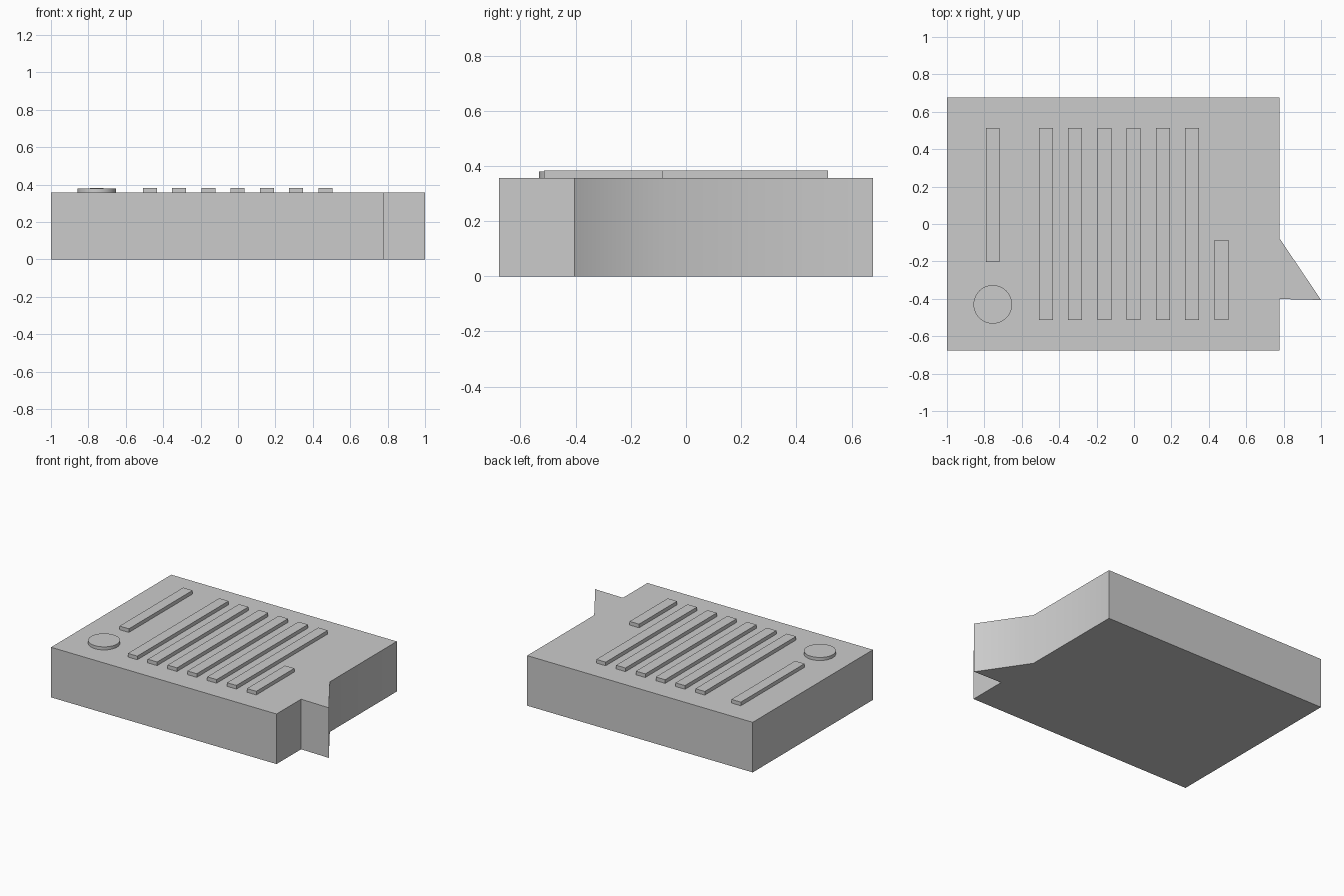
import bpy, bmesh, math

if "Cube" in bpy.data.objects:
    bpy.data.objects.remove(bpy.data.objects["Cube"])

TOP = 0.357


def prism(name, outline, z0, z1, smooth_angle=None):
    """Extrude a flat outline from z0 up to z1."""
    bm = bmesh.new()
    face = bm.faces.new([bm.verts.new((x, y, z0)) for x, y in outline])
    ext = bmesh.ops.extrude_face_region(bm, geom=[face], use_keep_orig=True)
    verts = [g for g in ext["geom"] if isinstance(g, bmesh.types.BMVert)]
    bmesh.ops.translate(bm, verts=verts, vec=(0, 0, z1 - z0))
    bmesh.ops.recalc_face_normals(bm, faces=bm.faces)
    mesh = bpy.data.meshes.new(name)
    bm.to_mesh(mesh)
    bm.free()
    obj = bpy.data.objects.new(name, mesh)
    bpy.context.collection.objects.link(obj)
    if smooth_angle:
        bpy.ops.object.select_all(action='DESELECT')
        obj.select_set(True)
        bpy.context.view_layer.objects.active = obj
        bpy.ops.object.shade_smooth_by_angle(angle=math.radians(smooth_angle))
    return obj


def bar(name, x, y0, y1, half=0.037):
    outline = [(x - half, y0), (x + half, y0), (x + half, y1), (x - half, y1)]
    return prism(name, outline, TOP, 0.383)


# Slab with a pointed spur on its right side
prism("body", [(-1, -0.677), (0.778, -0.677), (0.778, -0.401), (1, -0.406),
               (0.778, -0.077), (0.778, 0.677), (-1, 0.677)], 0, TOP, 40)

# Row of long raised bars, the last one short
for i in range(6):
    bar(f"long_bar_{i + 1}", -0.471 + i * 0.1563, -0.514, 0.514)
bar("short_bar", 0.467, -0.514, -0.085)

# Separate bar and round button on the left
bar("side_bar", -0.755, -0.203, 0.514)
circle = [(-0.755 + 0.103 * math.cos(a), -0.43 + 0.103 * math.sin(a))
          for a in (math.tau * i / 48 for i in range(48))]
prism("round_button", circle, TOP, 0.379, 40)
